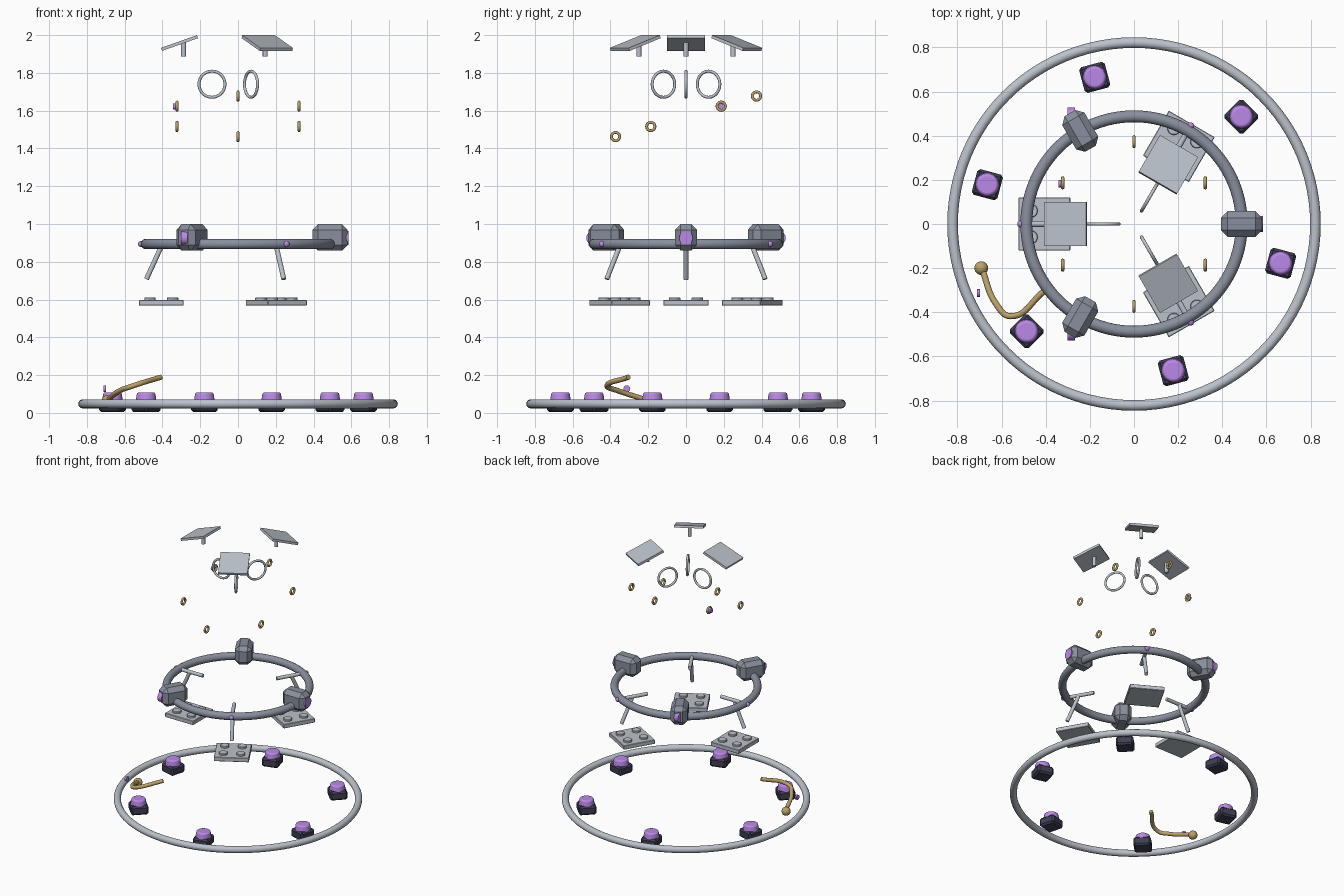
import bpy
from math import radians, cos, sin, pi
from mathutils import Vector

if "Cube" in bpy.data.objects:
    bpy.data.objects.remove(bpy.data.objects["Cube"])


def material(name, rgb):
    m = bpy.data.materials.new(name)
    m.diffuse_color = (*rgb, 1)
    m.use_nodes = True
    m.node_tree.nodes["Principled BSDF"].inputs["Base Color"].default_value = m.diffuse_color
    return m


STEEL = material("steel", (0.5, 0.54, 0.6))
SLATE = material("slate", (0.25, 0.28, 0.34))
BLACK = material("black", (0.05, 0.05, 0.09))
PURPLE = material("purple", (0.5, 0.25, 0.8))
GOLD = material("gold", (0.5, 0.36, 0.14))


def finish(name, mat, smooth=True, bevel=0, segments=1):
    ob = bpy.context.object
    ob.name = name
    ob.data.materials.append(mat)
    if bevel:
        b = ob.modifiers.new("bevel", 'BEVEL')
        b.width, b.segments = bevel, segments
        b.limit_method, b.angle_limit = 'ANGLE', radians(40)
    if smooth:
        bpy.ops.object.shade_smooth_by_angle(angle=radians(35))
    return ob


def polar(r, a, z):
    return Vector((r * cos(a), r * sin(a), z))


def ring(name, mat, loc, major, minor, rot=(0, 0, 0), segs=96):
    bpy.ops.mesh.primitive_torus_add(location=loc, rotation=rot, major_radius=major, minor_radius=minor,
                                     major_segments=segs, minor_segments=16)
    return finish(name, mat)


def box(name, mat, loc, size, rot, bevel=0):
    bpy.ops.mesh.primitive_cube_add(size=1, location=loc, rotation=rot)
    ob = bpy.context.object
    ob.scale = size
    bpy.ops.object.transform_apply(location=False, rotation=False, scale=True)
    return finish(name, mat, smooth=False, bevel=bevel)


def rod(name, mat, p, q, r, bevel=0):
    p, q = Vector(p), Vector(q)
    d = q - p
    bpy.ops.mesh.primitive_cylinder_add(vertices=24, radius=r, depth=d.length, location=(p + q) / 2)
    bpy.context.object.rotation_euler = d.to_track_quat('Z', 'Y').to_euler()
    return finish(name, mat, bevel=bevel)


def ball(name, mat, loc, r):
    bpy.ops.mesh.primitive_uv_sphere_add(segments=24, ring_count=12, radius=r, location=loc)
    return finish(name, mat)


def x_disc(name, loc, r, t):
    h = Vector((t / 2, 0, 0))
    return rod(name, PURPLE, Vector(loc) - h, Vector(loc) + h, r)


# Base ring with six feet and purple domed buttons
ring("base_ring", STEEL, (0, 0, 0.048), 0.822, 0.024)
for i in range(6):
    a = radians(45 + 60 * i)
    box("foot_%d" % i, BLACK, polar(0.688, a, 0.037), (0.12, 0.12, 0.066), (0, 0, a), 0.012)
    bpy.ops.mesh.primitive_cone_add(vertices=32, radius1=0.056, radius2=0.048, depth=0.053,
                                    location=polar(0.688, a, 0.082))
    finish("button_%d" % i, PURPLE, bevel=0.01, segments=3)

# Middle ring with three chamfered housings
ring("middle_ring", SLATE, (0, 0, 0.894), 0.488, 0.027)
for i in range(3):
    a = radians(120 * i)
    box("housing_%d" % i, SLATE, polar(0.487, a, 0.929), (0.186, 0.116, 0.14), (0, 0, a), 0.03)
    x_disc("housing_light_%d" % i, polar(0.568, a, 0.926), 0.036, 0.034)

# Three arms: lamp, bracket, strut, stud plate, upright loop and roof panel
for i in range(3):
    a = radians(60 + 120 * i)
    ball("ring_lamp_%d" % i, PURPLE, polar(0.513, a, 0.894), 0.016)
    rod("bracket_%d" % i, STEEL, polar(0.49, a, 0.894), polar(0.29, a, 0.894), 0.013)
    rod("strut_%d" % i, STEEL, polar(0.4, a, 0.894), polar(0.485, a, 0.708), 0.013)
    c = polar(0.406, a, 0.583)
    box("stud_plate_%d" % i, STEEL, c, (0.235, 0.24, 0.031), (0, 0, a), 0.003)
    for u in (-1, 1):
        for v in (-1, 1):
            p = polar(0.406 + 0.06 * u, a, 0.59) + polar(0.06 * v, a + pi / 2, 0)
            rod("stud", STEEL, p, p + Vector((0, 0, 0.022)), 0.03, 0.003)
    ring("loop_%d" % i, STEEL, polar(0.138, a, 1.74), 0.069, 0.0078, (pi / 2, 0, a), 48)
    box("panel_%d" % i, STEEL, polar(0.31, a, 1.958), (0.202, 0.2, 0.017), (0, 0.34, a))
    rod("panel_stem_%d" % i, STEEL, polar(0.288, a, 1.888), polar(0.288, a, 1.963), 0.013)

# Six small gold rings on a tilted circle, one with a purple plug
for i in range(6):
    p = polar(0.373, radians(30 + 60 * i), 0)
    p.z = 1.57 + 0.288 * p.y
    ring("gold_ring_%d" % i, GOLD, p, 0.022, 0.0075, (0, pi / 2, 0), 32)
x_disc("ring_plug", (-0.336, 0.183, 1.622), 0.017, 0.014)

# Curved gold lever with knob and pin
cu = bpy.data.curves.new("lever", 'CURVE')
cu.dimensions = '3D'
cu.bevel_depth = 0.014
cu.bevel_resolution = 4
cu.resolution_u = 10
cu.use_fill_caps = True
path = [(-0.69, -0.2, 0.066), (-0.625, -0.362, 0.118), (-0.56, -0.418, 0.142), (-0.408, -0.305, 0.189)]
sp = cu.splines.new('BEZIER')
sp.bezier_points.add(len(path) - 1)
for bp, co in zip(sp.bezier_points, path):
    bp.co = co
    bp.handle_left_type = bp.handle_right_type = 'AUTO'
lever = bpy.data.objects.new("lever", cu)
bpy.context.collection.objects.link(lever)
cu.materials.append(GOLD)
ball("lever_knob", GOLD, (-0.692, -0.2, 0.062), 0.031)
x_disc("lever_pin", (-0.705, -0.313, 0.128), 0.018, 0.014)
